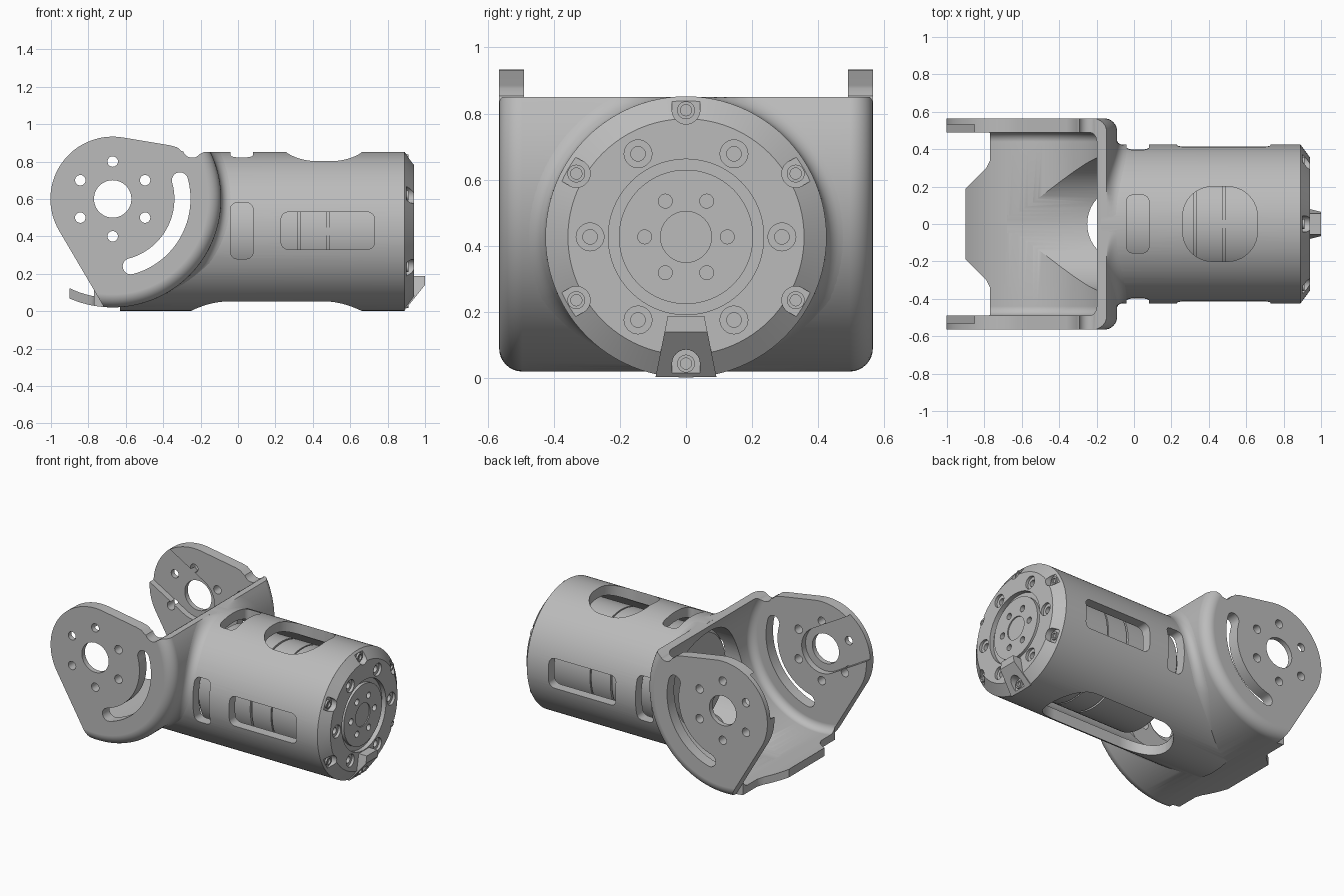
import bpy, bmesh, math
from math import sin, cos, radians, pi, sqrt

if "Cube" in bpy.data.objects:
    bpy.data.objects.remove(bpy.data.objects["Cube"])

PX, PZ = -0.67, 0.60      # pivot of the bracket (x, z)
CZ, R = 0.427, 0.425      # tube axis height and radius

grey = bpy.data.materials.new("light_grey")
grey.diffuse_color = (0.5, 0.5, 0.5, 1)
grey.use_nodes = True
grey.node_tree.nodes["Principled BSDF"].inputs["Base Color"].default_value = grey.diffuse_color


def finish(name, bm):
    bmesh.ops.recalc_face_normals(bm, faces=bm.faces)
    me = bpy.data.meshes.new(name)
    bm.to_mesh(me)
    bm.free()
    me.materials.append(grey)
    ob = bpy.data.objects.new(name, me)
    bpy.context.collection.objects.link(ob)
    return ob


def prism(name, pts, axis, a, b):
    """Extrude a 2D outline along an axis from a to b."""
    place = {'X': lambda p, h: (h, p[0], p[1]),
             'Y': lambda p, h: (p[0], h, p[1]),
             'Z': lambda p, h: (p[0], p[1], h)}[axis]
    bm = bmesh.new()
    lo = [bm.verts.new(place(p, a)) for p in pts]
    hi = [bm.verts.new(place(p, b)) for p in pts]
    bm.faces.new(lo)
    bm.faces.new(hi)
    for i in range(len(pts)):
        j = (i + 1) % len(pts)
        bm.faces.new((lo[i], lo[j], hi[j], hi[i]))
    return finish(name, bm)


def lathe(name, profile, axis, n=96):
    """Revolve (height, radius) points about the tube axis X or the pivot axis Y."""
    bm = bmesh.new()
    rings = []
    for h, r in profile:
        ring = []
        for i in range(n):
            c, s = r * cos(2 * pi * i / n), r * sin(2 * pi * i / n)
            ring.append(bm.verts.new((h, c, CZ + s) if axis == 'X' else (PX + c, h, PZ + s)))
        rings.append(ring)
    bm.faces.new(rings[0])
    bm.faces.new(rings[-1])
    for p, q in zip(rings, rings[1:]):
        for i in range(n):
            j = (i + 1) % n
            bm.faces.new((p[i], p[j], q[j], q[i]))
    return finish(name, bm)


def arc(cx, cy, r, a0, a1, n):
    return [(cx + r * cos(radians(a0 + (a1 - a0) * i / n)),
             cy + r * sin(radians(a0 + (a1 - a0) * i / n))) for i in range(n + 1)]


def circle(cx, cy, r, n=32):
    return arc(cx, cy, r, 0, 360, n)[:-1]


def rrect(x0, x1, y0, y1, r):
    return (arc(x1 - r, y1 - r, r, 0, 90, 10) + arc(x0 + r, y1 - r, r, 90, 180, 10)
            + arc(x0 + r, y0 + r, r, 180, 270, 10) + arc(x1 - r, y0 + r, r, 270, 360, 10))


def tongue(cx, cy, r, ang, length):
    """Half-round start at the centre, running open along the angle."""
    dx, dy = length * cos(radians(ang)), length * sin(radians(ang))
    half = arc(cx, cy, r, ang + 90, ang + 270, 20)
    return half + [(half[-1][0] + dx, half[-1][1] + dy), (half[0][0] + dx, half[0][1] + dy)]


def boolean(ob, other, op='DIFFERENCE', keep=False):
    m = ob.modifiers.new("b", 'BOOLEAN')
    m.object, m.operation, m.solver = other, op, 'EXACT'
    bpy.context.view_layer.objects.active = ob
    bpy.ops.object.modifier_apply(modifier=m.name)
    if not keep:
        bpy.data.objects.remove(other)


def smooth(ob):
    bpy.ops.object.select_all(action='DESELECT')
    ob.select_set(True)
    bpy.context.view_layer.objects.active = ob
    bpy.ops.object.shade_smooth_by_angle(angle=radians(28))
    ob.modifiers.new("weighted", 'WEIGHTED_NORMAL').keep_sharp = True


def drum(name, half, r, fillet):
    edge = [(y, q) for q, y in arc(r - fillet, half - fillet, fillet, 90, 0, 8)]
    return lathe(name, [(y, q) for y, q in edge] + [(-y, q) for y, q in reversed(edge)], 'Y', 128)


# bracket: hollow rounded drum trimmed to the side outline and the front lip
bracket = drum("bracket_housing", 0.565, 0.58, 0.07)
boolean(bracket, drum("cavity", 0.49, 0.53, 0.05))
outline = (arc(PX, PZ, 0.333, 209, 81, 40)
           + [(-0.36, 0.886), (-0.325, 0.876), (-0.305, 0.858)]
           + arc(-0.245, 0.87, 0.05, 200, 320, 8)
           + [(-0.185, 0.85), (0, 0.85), (0, -0.1), (-0.645, -0.1)])
trim = prism("trim", outline, 'Y', -0.7, 0.7)
lip = [(-0.9, 0.19), (-0.79, 0.30), (-0.77, 0.34), (-0.77, 0.4895), (-0.55, 0.4895)]
boolean(trim, prism("lip", lip + [(x, -y) for x, y in reversed(lip)], 'Z', -0.2, 0.3), 'UNION')
boolean(bracket, trim, 'INTERSECT')

# bracket holes: pivot, bolt circle, curved slot, inner bearing channels
boolean(bracket, prism("c", circle(PX, PZ, 0.1, 48), 'Y', -0.7, 0.7))
for i in range(6):
    a = radians(30 + 60 * i)
    boolean(bracket, prism("c", circle(PX + 0.2 * cos(a), PZ + 0.2 * sin(a), 0.028, 24), 'Y', -0.7, 0.7))
ends = [(PX + 0.373 * cos(radians(a)), PZ + 0.373 * sin(radians(a))) for a in (15.5, -75)]
slot = (arc(PX, PZ, 0.416, -75, 15.5, 30) + arc(*ends[0], 0.043, 15.5, 195.5, 10)[1:-1]
        + arc(PX, PZ, 0.33, 15.5, -75, 30) + arc(*ends[1], 0.043, 105, 285, 10)[1:-1])
boolean(bracket, prism("c", slot, 'Y', -0.7, 0.7))
for s in (-1, 1):
    boolean(bracket, prism("c", tongue(PX, PZ, 0.15, 150, 0.5), 'Y', s * 0.4, s * 0.532))

# tube, trimmed where it meets the bracket, then bored
tube = lathe("tube", [(-0.63, R), (0.89, R)], 'X', 128)
boolean(tube, drum("c", 0.6, 0.555, 0.02))
boolean(bracket, tube, 'UNION')
bracket.name = "bracket_and_tube"
boolean(bracket, lathe("bore", [(-0.68, 0.36), (0.87, 0.36)], 'X', 96))

# tube windows: bottom, top and both sides
boolean(bracket, prism("c", rrect(-0.25, 0.66, -0.2, 0.2, 0.199), 'Z', -0.1, 0.3))
boolean(bracket, prism("c", rrect(0.26, 0.66, -0.2, 0.2, 0.16), 'Z', 0.5, 1))
boolean(bracket, prism("c", rrect(-0.04, 0.08, -0.155, 0.155, 0.035), 'Z', 0.5, 1))
for s in (-1, 1):
    boolean(bracket, prism("c", rrect(-0.04, 0.08, 0.28, 0.58, 0.035), 'Y', s * 0.2, s * 0.7))
    boolean(bracket, prism("c", rrect(0.23, 0.73, 0.33, 0.53, 0.04), 'Y', s * 0.2, s * 0.7))
smooth(bracket)

# fillet between the tube and the bracket
bm = bmesh.new()
rows = []
for i in range(81):
    t = radians(-52 + 284 * i / 80)
    k = 0.05 * max(0.05, min(1, (sin(t) + 0.8) * 2.5))
    sect = [(R + k * (1 - cos(f * pi / 12)), k * (1 - sin(f * pi / 12))) for f in range(7)]
    row = []
    for r, dx in sect + [(R - 0.02, -0.02)]:
        z = min(CZ + r * sin(t), 0.85)
        row.append(bm.verts.new((PX + sqrt(0.58 ** 2 - (z - PZ) ** 2) + dx, r * cos(t), z)))
    rows.append(row)
for p, q in zip(rows, rows[1:]):
    for j in range(8):
        bm.faces.new((p[j], p[(j + 1) % 8], q[(j + 1) % 8], q[j]))
bm.faces.new(rows[0])
bm.faces.new(rows[-1])
smooth(finish("tube_fillet", bm))

# motor inside the tube with two grooves
smooth(lathe("motor", [(-0.08, 0.31), (-0.06, 0.33), (0.322, 0.33), (0.322, 0.315), (0.334, 0.315),
                       (0.334, 0.33), (0.477, 0.33), (0.477, 0.322), (0.486, 0.322), (0.486, 0.33),
                       (0.86, 0.33)], 'X'))

# end flange with chamfer, ring groove and output disc
flange = lathe("end_flange", [(0.84, 0.355), (0.88, 0.355), (0.89, R), (0.94, 0.357), (0.94, 0.235),
                              (0.91, 0.235), (0.91, 0.203), (0.932, 0.203), (0.932, 0.077),
                              (0.925, 0.077), (0.925, 0.01)], 'X')

# locating key under the flange
key = prism("key", [(0.885, 0.188), (1.0, 0.188), (1.0, 0.14), (0.89, 0.003)], 'Y', -1, 1)
for v in key.data.vertices:
    v.co.y *= 0.055 + (0.188 - v.co.z) * 0.2
boolean(flange, key, 'UNION')

# flange screw pockets, counterbored holes and output holes
for i in range(6):
    a = 60 * i
    c, s = cos(radians(a)), sin(radians(a))
    boolean(flange, prism("c", circle(0.29 * c, CZ + 0.29 * s, 0.042), 'X', 0.922, 1.1))
    boolean(flange, prism("c", circle(0.29 * c, CZ + 0.29 * s, 0.022, 24), 'X', 0.87, 1.1))
    boolean(flange, prism("c", circle(0.125 * c, CZ + 0.125 * s, 0.021, 24), 'X', 0.90, 1.1))
    a += 30
    c, s = 0.383 * cos(radians(a)), CZ + 0.383 * sin(radians(a))
    boolean(flange, prism("c", tongue(c, s, 0.042, a, 0.2), 'X', 0.9, 1.1))
    screw = prism("flange_screw", circle(c, s, 0.027, 24), 'X', 0.89, 0.912)
    boolean(screw, prism("c", circle(c, s, 0.017, 24), 'X', 0.9, 1))
    smooth(screw)
smooth(flange)
